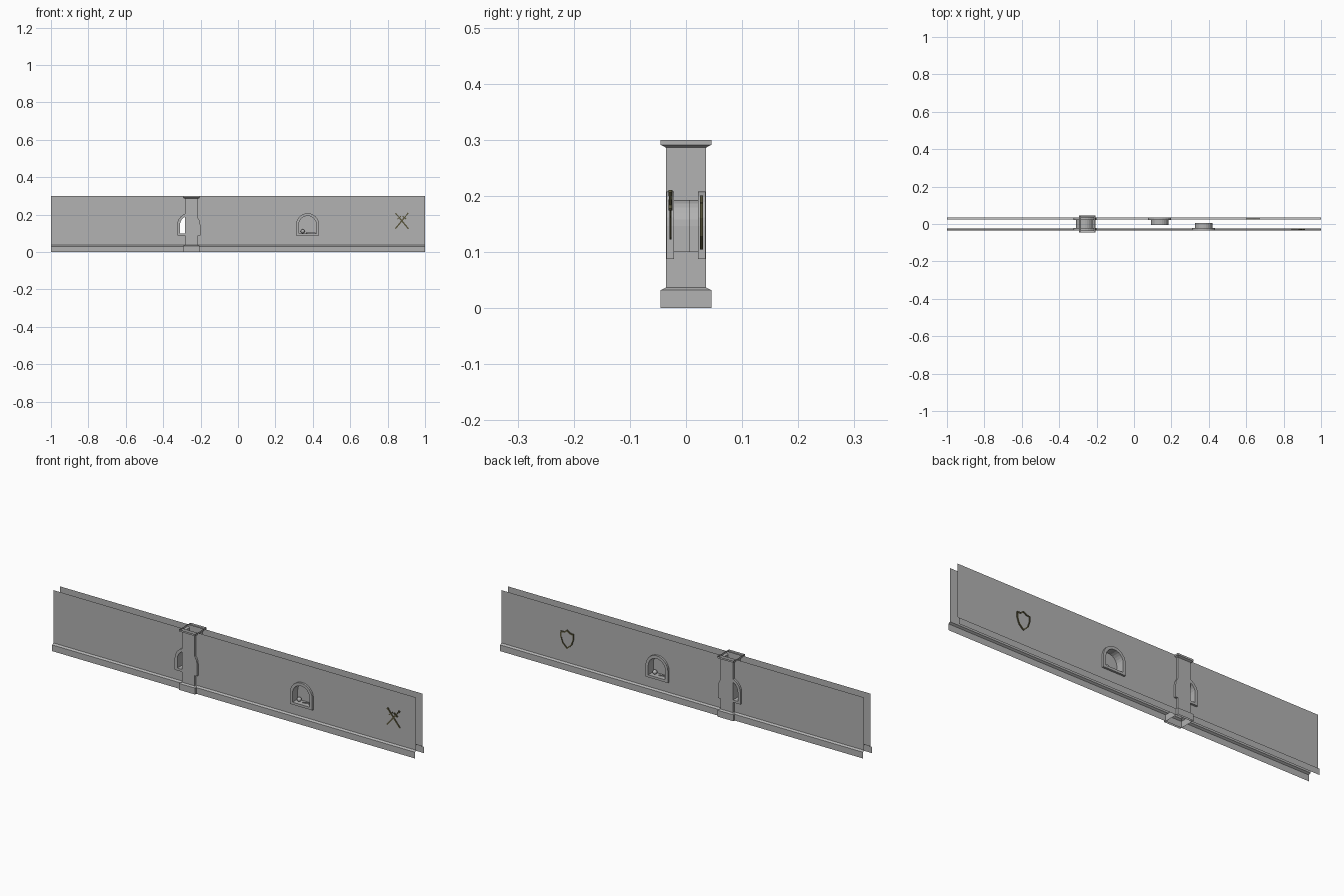
import bpy, bmesh, math
from mathutils import Matrix, Vector

if "Cube" in bpy.data.objects:
    bpy.data.objects.remove(bpy.data.objects["Cube"])


def material(name, rgb):
    m = bpy.data.materials.new(name)
    m.diffuse_color = (*rgb, 1)
    m.use_nodes = True
    m.node_tree.nodes["Principled BSDF"].inputs["Base Color"].default_value = m.diffuse_color
    return m


STONE = material("grey stone", (0.445, 0.445, 0.445))
BRONZE = material("dark bronze", (0.10, 0.092, 0.045))


def finish(name, bm, mat):
    bmesh.ops.remove_doubles(bm, verts=bm.verts, dist=0.00005)
    bmesh.ops.recalc_face_normals(bm, faces=bm.faces)
    me = bpy.data.meshes.new(name)
    bm.to_mesh(me)
    bm.free()
    me.materials.append(mat)
    ob = bpy.data.objects.new(name, me)
    bpy.context.collection.objects.link(ob)
    return ob


def face(bm, pts):
    return bm.faces.new([bm.verts.new(p) for p in pts])


def strip(bm, a, b, closed=False):
    # quads joining two matching point rows
    n = len(a)
    for i in range(n if closed else n - 1):
        j = (i + 1) % n
        face(bm, (a[i], a[j], b[j], b[i]))


def arch(cx, half, bottom, spring=0.146, n=12):
    # arch outline, left foot over the top to right foot
    top = [(cx - half * math.cos(math.pi * i / n),
            spring + half * math.sin(math.pi * i / n)) for i in range(n + 1)]
    return [(cx - half, bottom)] + top + [(cx + half, bottom)]


def at_y(pts, y):
    return [(x, y, z) for x, z in pts]


INNER, OUTER, SILL = 0.047, 0.0615, 0.10
WINDOW_X = -0.263


# Wall skins with arched openings and a moulded skirting
def wall(name, side, holes):
    bm = bmesh.new()
    y, lo, hi = side * 0.025, 0.037, 0.3
    x = -1.0
    for cx in holes:
        pts = arch(cx, INNER, SILL)
        l, r = cx - INNER, cx + INNER
        face(bm, at_y([(x, lo), (l, lo), (l, hi), (x, hi)], y))
        face(bm, at_y([(l, lo), (r, lo), (r, SILL), (l, SILL)], y))
        crown = pts[1:-1]
        strip(bm, at_y(crown, y), [(px, y, hi) for px, _ in crown])
        x = r
    face(bm, at_y([(x, lo), (1, lo), (1, hi), (x, hi)], y))
    finish(name, bm, STONE)

    bm = bmesh.new()
    prof = [(0.025, 0.037), (0.035, 0.031), (0.035, 0)]
    strip(bm, [(-1, side * p, z) for p, z in prof], [(1, side * p, z) for p, z in prof])
    finish(name + "_skirting", bm, STONE)


wall("front_wall", -1, [WINDOW_X, 0.372])
wall("back_wall", 1, [WINDOW_X, 0.137])


# Raised arch surrounds
def surround(name, cx, side):
    bm = bmesh.new()
    i, o = arch(cx, INNER, SILL), arch(cx, OUTER, 0.088)
    y0, y1 = side * 0.021, side * 0.035
    strip(bm, at_y(i, y1), at_y(o, y1), True)
    strip(bm, at_y(o, y1), at_y(o, y0), True)
    strip(bm, at_y(i, y1), at_y(i, y0), True)
    finish(name, bm, STONE)


# Recess lining, open through or closed at the back
def lining(name, cx, y0, y1, closed):
    bm = bmesh.new()
    pts = arch(cx, INNER, SILL)
    strip(bm, at_y(pts, y0), at_y(pts, y1), True)
    if closed:
        face(bm, at_y(pts, y1))
    finish(name, bm, STONE)


def box(name, size, matrix, mat):
    bm = bmesh.new()
    bmesh.ops.create_cube(bm, size=1, matrix=matrix @ Matrix.Diagonal((*size, 1)))
    return finish(name, bm, mat)


surround("window_surround_front", WINDOW_X, -1)
surround("window_surround_back", WINDOW_X, 1)
lining("window_tunnel", WINDOW_X, -0.021, 0.021, False)
for label, cx, side in (("front", 0.372, -1), ("back", 0.137, 1)):
    surround(label + "_niche_surround", cx, side)
    lining(label + "_niche_lining", cx, side * 0.025, -side * 0.006, True)
    # round stone and loose sticks lying on the niche floor
    bm = bmesh.new()
    bmesh.ops.create_uvsphere(bm, u_segments=12, v_segments=8, radius=0.011,
                              matrix=Matrix.Translation((cx + side * 0.026, side * 0.012, 0.111)))
    ball = finish(label + "_niche_ball", bm, STONE)
    for p in ball.data.polygons:
        p.use_smooth = True
    for k, turn in enumerate((0.25, -0.3)):
        m = Matrix.Translation((cx - side * (0.012 + 0.014 * k), side * 0.01, 0.1025))
        box(f"{label}_niche_stick_{k}", (0.034, 0.004, 0.004), m @ Matrix.Rotation(turn, 4, 'Z'), STONE)


# Hollow square pillar with flared base and cap
bm = bmesh.new()
rings = [[(-0.249 + sx * h * 0.98, sy * h, z) for sx, sy in ((-1, -1), (1, -1), (1, 1), (-1, 1))]
         for h, z in ((0.045, 0), (0.045, 0.032), (0.0355, 0.037), (0.0355, 0.286),
                      (0.045, 0.291), (0.045, 0.3))]
for a, b in zip(rings, rings[1:]):
    strip(bm, a, b, True)
finish("pillar", bm, STONE)


# Shield on the back wall: bronze rim around a stone-grey field
half = [(0, 0.048), (0.017, 0.036), (0.036, 0.034), (0.037, 0.008), (0.026, -0.024), (0, -0.048)]
outline = half + [(-x, z) for x, z in half[-2:0:-1]]


def shield_ring(scale, y):
    return [(0.636 + x * scale, y, 0.153 + z * scale) for x, z in outline]


bm = bmesh.new()
for a, b in ((shield_ring(1, 0.0252), shield_ring(1, 0.030)),
             (shield_ring(1, 0.030), shield_ring(0.83, 0.030)),
             (shield_ring(0.83, 0.030), shield_ring(0.83, 0.0265))):
    strip(bm, a, b, True)
finish("shield_rim", bm, BRONZE)
bm = bmesh.new()
face(bm, shield_ring(0.84, 0.0275))
finish("shield_field", bm, STONE)


# Crossed swords on the front wall, points down
for label, s in (("left", -1), ("right", 1)):
    m = Matrix.Translation((0.876, -0.0275 - 0.0006 * s, 0.167)) @ Matrix.Rotation(s * 0.69, 4, 'Y')
    for part, size, z in (("blade", (0.007, 0.002, 0.075), -0.0175),
                          ("guard", (0.025, 0.006, 0.005), 0.022),
                          ("grip", (0.005, 0.005, 0.024), 0.036),
                          ("pommel", (0.008, 0.006, 0.007), 0.050)):
        box(f"{label}_sword_{part}", size, m @ Matrix.Translation(Vector((0, 0, z))), BRONZE)
